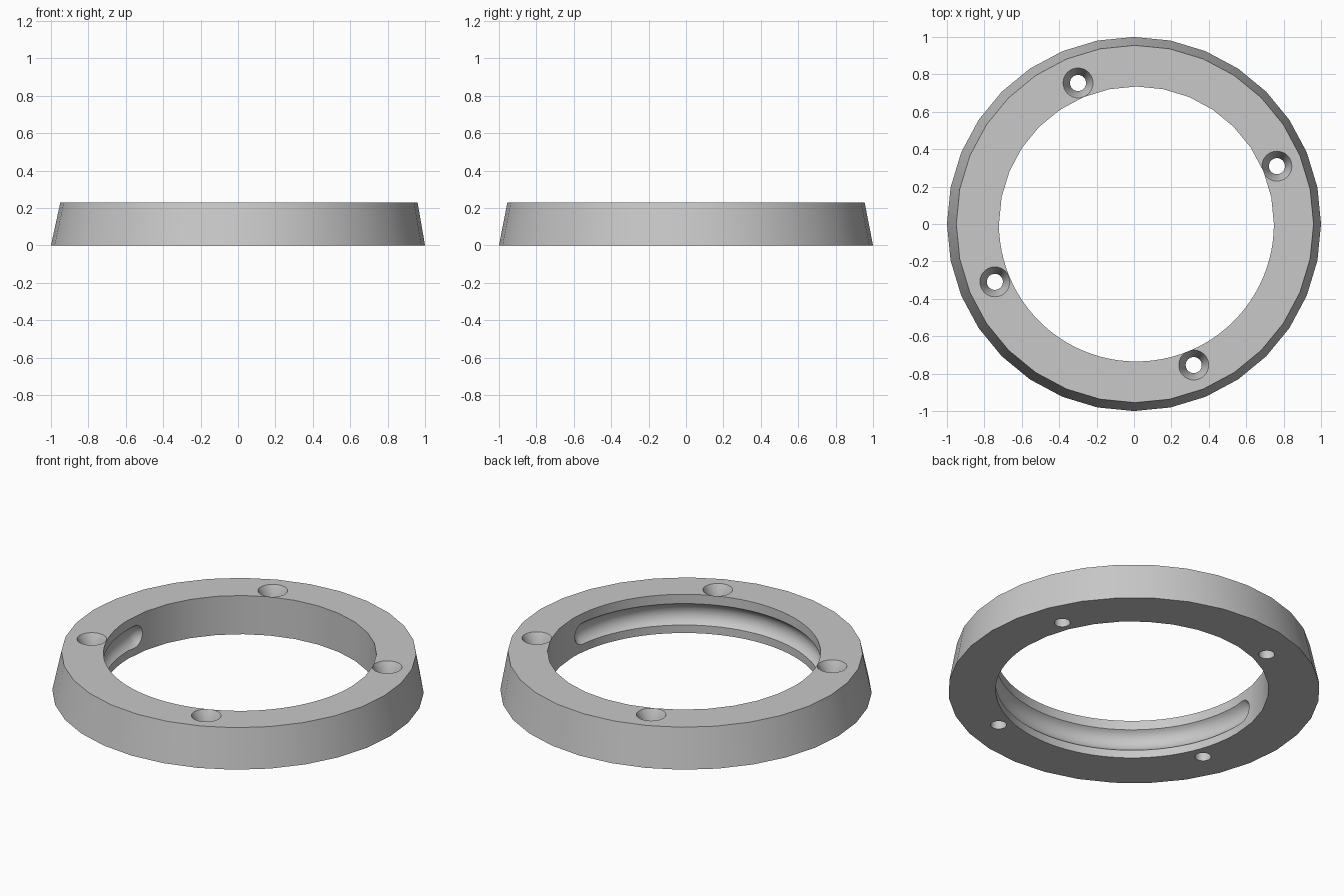
import bpy, bmesh
from math import sin, cos, radians
from mathutils import Vector

cube = bpy.data.objects.get("Cube")
if cube:
    bpy.data.objects.remove(cube)

HEIGHT = 0.23
BORE_X, BORE_R = 0.013, 0.735

grey = bpy.data.materials.new("light grey")
grey.use_nodes = True
colour = (0.58, 0.58, 0.58, 1)
grey.diffuse_color = colour
grey.node_tree.nodes["Principled BSDF"].inputs["Base Color"].default_value = colour


def loft(name, rings):
    """Closed solid through a list of equally long point rings."""
    bm = bmesh.new()
    loops = [[bm.verts.new(p) for p in ring] for ring in rings]
    for a, b in zip(loops, loops[1:]):
        for i in range(len(a)):
            j = (i + 1) % len(a)
            bm.faces.new((a[i], a[j], b[j], b[i]))
    bm.faces.new(loops[0])
    bm.faces.new(loops[-1])
    bmesh.ops.recalc_face_normals(bm, faces=bm.faces)
    mesh = bpy.data.meshes.new(name)
    bm.to_mesh(mesh)
    bm.free()
    mesh.materials.append(grey)
    obj = bpy.data.objects.new(name, mesh)
    bpy.context.collection.objects.link(obj)
    return obj


def circle(r, z, cx=0, cy=0, angles=None, sides=32):
    angles = angles or [360 * i / sides for i in range(sides)]
    return [(cx + r * cos(radians(a)), cy + r * sin(radians(a)), z) for a in angles]


# Tapered outer body
ring = loft("mounting_ring", [circle(1, 0), circle(0.955, HEIGHT, 0.005)])

# Bore, with finer facets along the grooved half
steps = [11.25 * i for i in range(16)] + [180 + 3.75 * i for i in range(48)]
cutters = [loft("bore_cutter", [circle(BORE_R, z, BORE_X, 0, steps) for z in (-0.1, 0.4)])]

# Countersunk screw holes
for i in range(4):
    a = radians(22.3 + 90 * i)
    cx, cy = 0.01 + 0.815 * cos(a), 0.815 * sin(a)
    levels = [(0.043, -0.1), (0.043, HEIGHT - 0.08), (0.08, HEIGHT), (0.08, HEIGHT + 0.1)]
    cutters.append(loft("screw_hole_cutter", [circle(r, z, cx, cy) for r, z in levels]))

# Round-ended groove in the bore wall: an arc tube with domed ends
TUBE_R, PATH_R, MID_Z = 0.076, 0.694, 0.111
START, END = 176, 353


def tube_ring(angle, r, shift=0):
    a = radians(angle)
    out, along = Vector((cos(a), sin(a), 0)), Vector((-sin(a), cos(a), 0))
    centre = Vector((BORE_X, 0, MID_Z)) + out * PATH_R + along * shift
    return [centre + r * (out * cos(t) + Vector((0, 0, sin(t))))
            for t in (radians(15 * k) for k in range(24))]


domes = [radians(15 * k) for k in range(1, 6)]
rings = [tube_ring(START, TUBE_R * cos(d), -TUBE_R * sin(d)) for d in reversed(domes)]
rings += [tube_ring(START + (END - START) * i / 48, TUBE_R) for i in range(49)]
rings += [tube_ring(END, TUBE_R * cos(d), TUBE_R * sin(d)) for d in domes]
cutters.append(loft("groove_cutter", rings))

# Cut everything out of the body
bpy.context.view_layer.objects.active = ring
for cutter in cutters:
    mod = ring.modifiers.new("cut", "BOOLEAN")
    mod.operation = "DIFFERENCE"
    mod.solver = "EXACT"
    mod.object = cutter
    bpy.ops.object.modifier_apply(modifier=mod.name)
    bpy.data.objects.remove(cutter)

bpy.ops.object.select_all(action="DESELECT")
ring.select_set(True)
bpy.ops.object.shade_smooth_by_angle(angle=radians(30))
